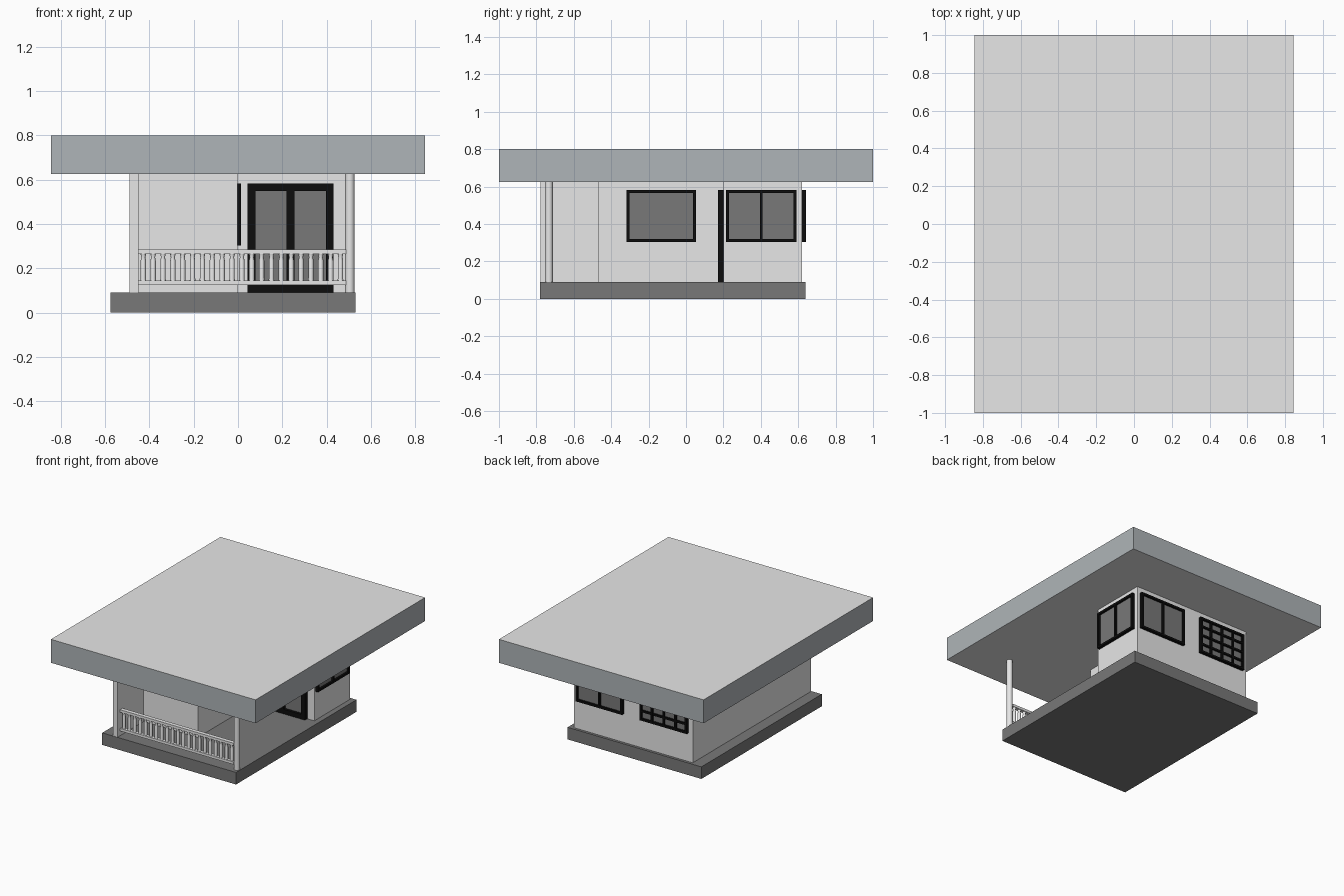
import bpy, bmesh, math
from mathutils import Vector, Matrix

if "Cube" in bpy.data.objects:
    bpy.data.objects.remove(bpy.data.objects["Cube"])


def material(name, rgb):
    m = bpy.data.materials.new(name)
    m.diffuse_color = (*rgb, 1)
    m.use_nodes = True
    m.node_tree.nodes["Principled BSDF"].inputs["Base Color"].default_value = m.diffuse_color
    return m


LIGHT = material("light_grey_plaster", (0.8, 0.8, 0.8))
DARK = material("dark_grey_stone", (0.19, 0.19, 0.19))
FASCIA = material("blue_grey_fascia", (0.43, 0.46, 0.48))
BLACK = material("black_frame", (0.004, 0.004, 0.004))
GLASS = material("grey_glass", (0.19, 0.19, 0.19))


def finish(name, bm, mats):
    me = bpy.data.meshes.new(name)
    bm.to_mesh(me)
    bm.free()
    for m in mats:
        me.materials.append(m)
    ob = bpy.data.objects.new(name, me)
    bpy.context.collection.objects.link(ob)
    return ob


def add_box(bm, lo, hi, idx=0):
    lo, hi = Vector(lo), Vector(hi)
    mat = Matrix.Translation((lo + hi) / 2) @ Matrix.Diagonal((*(hi - lo), 1))
    before = set(bm.faces)
    bmesh.ops.create_cube(bm, size=1, matrix=mat)
    for f in set(bm.faces) - before:
        f.material_index = idx


def box(name, lo, hi, *mats):
    bm = bmesh.new()
    add_box(bm, lo, hi)
    return finish(name, bm, mats)


def lathe(bm, x, y, profile, sides):
    """Closed turned shape from (radius, z) pairs."""
    rings = [[bm.verts.new((x + r * math.cos(2 * math.pi * i / sides),
                            y + r * math.sin(2 * math.pi * i / sides), z))
              for i in range(sides)] for r, z in profile]
    for a, b in zip(rings, rings[1:]):
        for i in range(sides):
            j = (i + 1) % sides
            bm.faces.new((a[i], a[j], b[j], b[i])).smooth = True
    bm.faces.new(rings[0][::-1])
    bm.faces.new(rings[-1])


def window(name, place, turn, w, z0, z1, cols=1, rows=1, edge=0.016, bar=0.014, depth=0.022):
    """Frame, bars and glass facing local -y, centred on place, turned about z."""
    bm = bmesh.new()
    h = w / 2
    add_box(bm, (-h + edge, -0.007, z0 + edge), (h - edge, 0.001, z1 - edge), 1)
    for s in (-1, 1):
        c = s * (h - edge / 2)
        add_box(bm, (c - edge / 2, -depth, z0), (c + edge / 2, 0.001, z1))
    for z in (z0, z1 - edge):
        add_box(bm, (-h + edge, -depth, z), (h - edge, 0.001, z + edge))
    for i in range(1, cols):
        c = -h + w * i / cols
        add_box(bm, (c - bar / 2, -depth + 0.001, z0 + edge), (c + bar / 2, 0, z1 - edge))
    for i in range(1, rows):
        c = z0 + (z1 - z0) * i / rows
        add_box(bm, (-h + edge, -depth + 0.002, c - bar / 2), (h - edge, 0, c + bar / 2))
    bm.transform(Matrix.Translation((*place, 0)) @ Matrix.Rotation(turn, 4, 'Z'))
    return finish(name, bm, (BLACK, GLASS))


# Base slab and roof slab with coloured rim
box("base_slab", (-0.575, -0.78, 0), (0.53, 0.64, 0.09), DARK)
roof = box("roof_slab", (-0.845, -1, 0.625), (0.845, 1, 0.80), LIGHT, FASCIA)
for p in roof.data.polygons:
    p.material_index = int(abs(p.normal.z) < 0.5)

# Walls: long side wall, front room, back room
box("side_wall", (-0.49, -0.777, 0.09), (-0.45, 0.62, 0.625), LIGHT)
box("front_room", (-0.45, -0.47, 0.09), (-0.003, 0.2, 0.625), LIGHT)
box("back_room", (-0.45, 0.2, 0.09), (0.49, 0.62, 0.625), LIGHT)

# Windows and sliding door
window("side_window_single", (-0.003, -0.132), math.pi / 2, 0.37, 0.303, 0.582, depth=0.016)
window("side_window_double", (0.49, 0.402), math.pi / 2, 0.375, 0.303, 0.582, cols=2)
window("back_window_double", (0.272, 0.62), math.pi, 0.385, 0.303, 0.582, cols=2)
window("back_window_grid", (-0.26, 0.62), math.pi, 0.39, 0.303, 0.582, cols=4, rows=4)
window("sliding_door", (0.238, 0.2), 0, 0.388, 0.09, 0.582, cols=2, edge=0.034, bar=0.036, depth=0.028)

# Porch post
bm = bmesh.new()
lathe(bm, 0.505, -0.733, [(0.021, 0.09), (0.021, 0.625)], 16)
finish("porch_post", bm, (LIGHT,))

# Porch railing: two rails and turned balusters
Y = -0.733
for name, z in (("bottom_rail", 0.125), ("top_rail", 0.265)):
    box(name, (-0.45, Y - 0.015, z), (0.488, Y + 0.015, z + 0.019), LIGHT)
bm = bmesh.new()
N = 21
for i in range(N):
    x = -0.45 + 0.935 * (i + 0.5) / N
    lathe(bm, x, Y, [(0.013, 0.143), (0.012, 0.155), (0.012, 0.235), (0.009, 0.25), (0.013, 0.266)], 10)
finish("balusters", bm, (LIGHT,))
